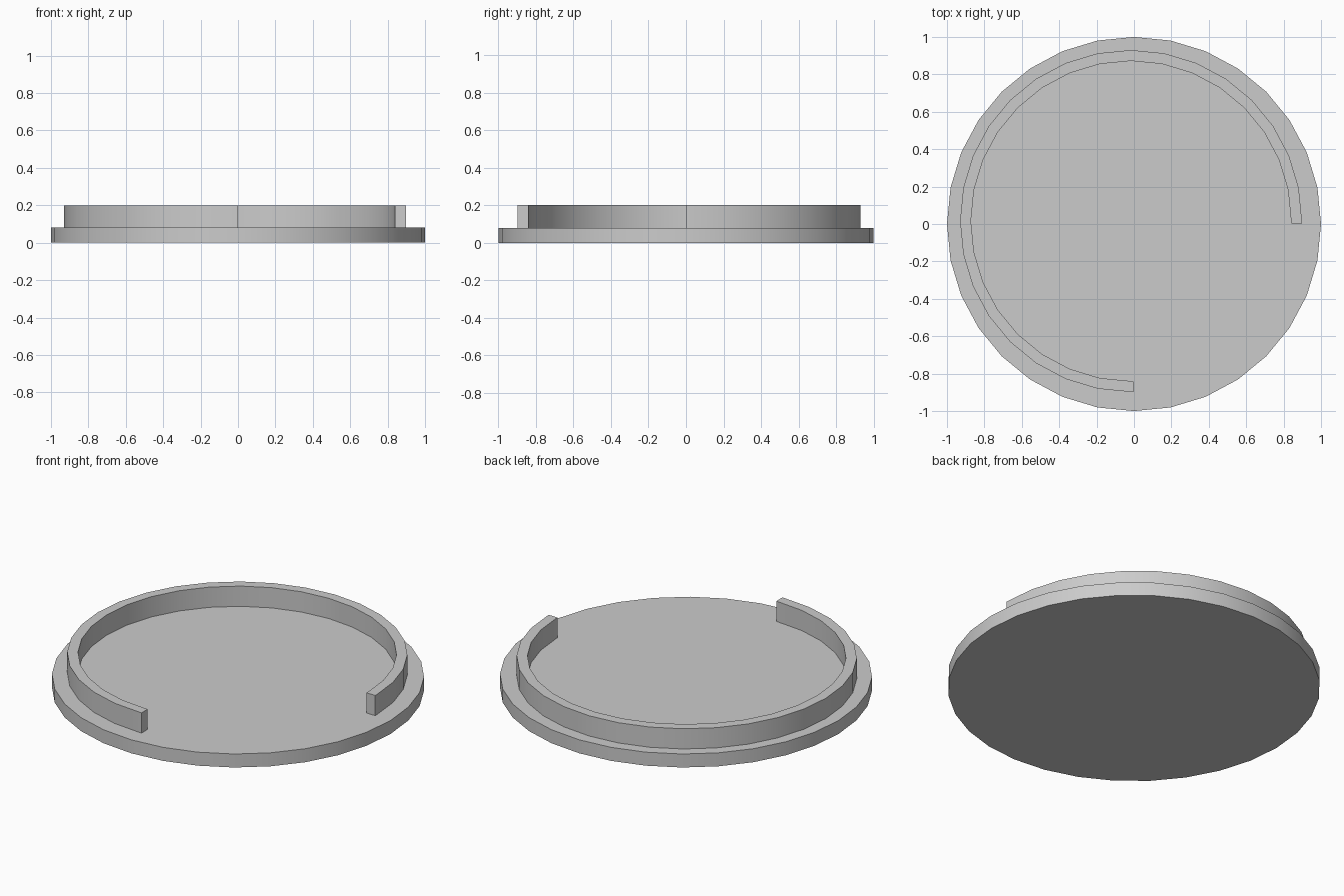
import bpy
import bmesh
from math import radians, cos, sin

SIDES = 32
BASE_TOP, RIM_TOP = 0.08, 0.20
RIM_OUTER, RIM_INNER = 0.914, 0.856
RIM_CENTRE = (-0.016, 0.016)
OVERRUN = 0.8  # degrees the rim runs past three quarters at each end

cube = bpy.data.objects.get("Cube")
if cube:
    bpy.data.objects.remove(cube, do_unlink=True)

grey = bpy.data.materials.new("light_grey")
grey.use_nodes = True
colour = (0.6, 0.6, 0.6, 1)
grey.diffuse_color = colour
grey.node_tree.nodes["Principled BSDF"].inputs["Base Color"].default_value = colour


def prism(name, outline, bottom, top):
    """Extrude a flat outline upwards into a closed solid."""
    bm = bmesh.new()
    face = bm.faces.new([bm.verts.new((x, y, bottom)) for x, y in outline])
    new = bmesh.ops.extrude_face_region(bm, geom=[face], use_keep_orig=True)["geom"]
    moved = [v for v in new if isinstance(v, bmesh.types.BMVert)]
    bmesh.ops.translate(bm, verts=moved, vec=(0, 0, top - bottom))
    bmesh.ops.recalc_face_normals(bm, faces=bm.faces)
    mesh = bpy.data.meshes.new(name)
    bm.to_mesh(mesh)
    bm.free()
    mesh.materials.append(grey)
    obj = bpy.data.objects.new(name, mesh)
    bpy.context.collection.objects.link(obj)
    bpy.ops.object.select_all(action="DESELECT")
    obj.select_set(True)
    bpy.context.view_layer.objects.active = obj
    bpy.ops.object.shade_smooth_by_angle(angle=radians(30))
    return obj


def arc(radius, degrees, centre=(0, 0)):
    return [(centre[0] + radius * cos(radians(a)),
             centre[1] + radius * sin(radians(a))) for a in degrees]


# Round base disc
step = 360 / SIDES
prism("base_disc", arc(1, [i * step for i in range(SIDES)]), 0, BASE_TOP)

# Raised rim, open over the front left quarter
angles = [i * step for i in range(SIDES * 3 // 4 + 1)]
angles = [-OVERRUN] + angles + [270 + OVERRUN]
outline = arc(RIM_OUTER, angles, RIM_CENTRE) + arc(RIM_INNER, angles[::-1], RIM_CENTRE)
prism("open_rim", outline, BASE_TOP, RIM_TOP)
